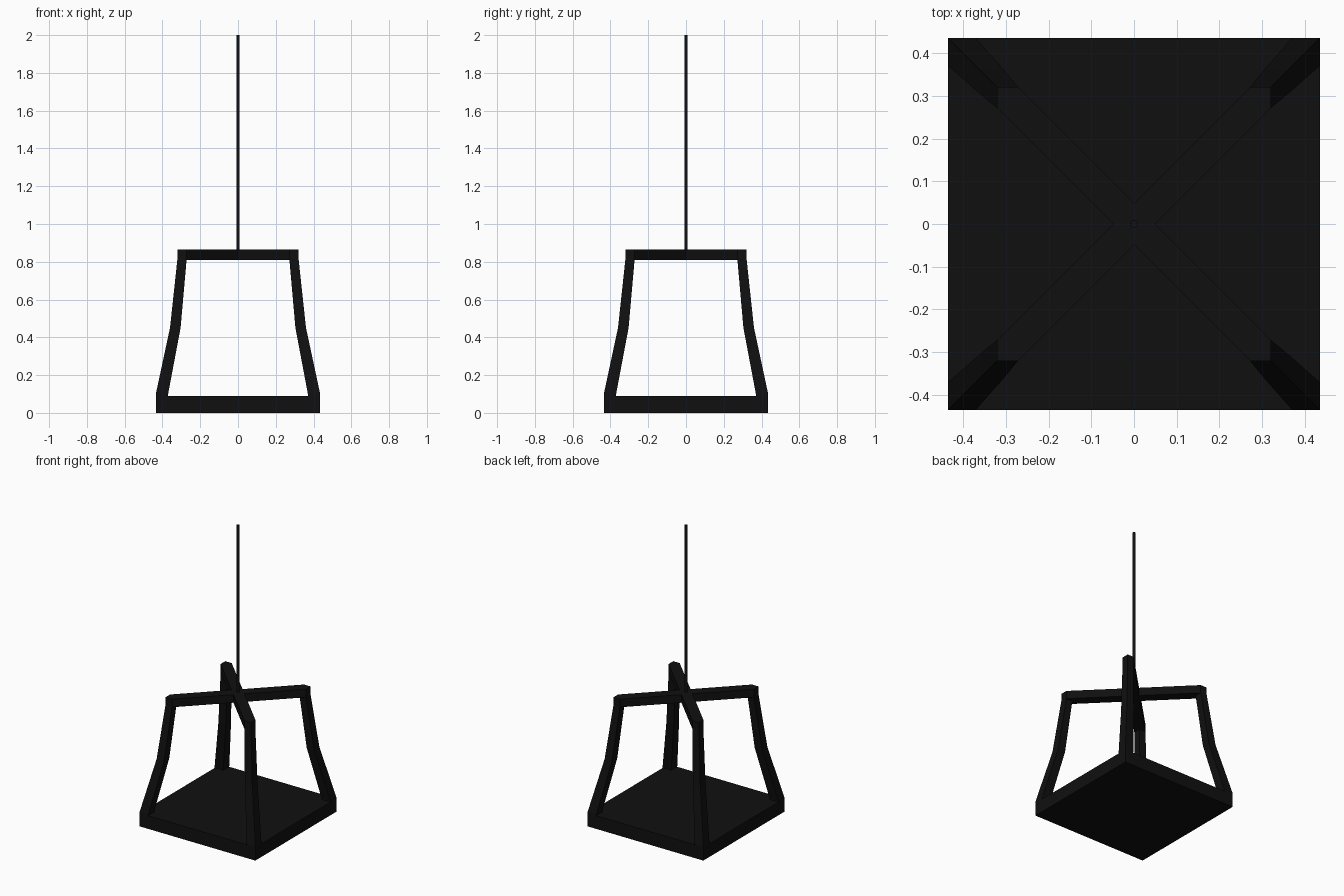
import bpy, bmesh
from mathutils import Matrix
from math import pi

if "Cube" in bpy.data.objects:
    bpy.data.objects.remove(bpy.data.objects["Cube"])

black = bpy.data.materials.new("black_metal")
black.diffuse_color = (0.005, 0.005, 0.005, 1)
black.use_nodes = True
black.node_tree.nodes["Principled BSDF"].inputs["Base Color"].default_value = black.diffuse_color


def finish(bm, name):
    bmesh.ops.recalc_face_normals(bm, faces=bm.faces)
    mesh = bpy.data.meshes.new(name)
    bm.to_mesh(mesh)
    bm.free()
    mesh.materials.append(black)
    obj = bpy.data.objects.new(name, mesh)
    bpy.context.collection.objects.link(obj)
    return obj


def loft(name, rings):
    """Closed solid through a stack of rings with equal point counts."""
    bm = bmesh.new()
    loops = [[bm.verts.new(p) for p in ring] for ring in rings]
    n = len(loops[0])
    for a, b in zip(loops, loops[1:]):
        for i in range(n):
            j = (i + 1) % n
            bm.faces.new((a[i], a[j], b[j], b[i]))
    bm.faces.new(loops[0][::-1])
    bm.faces.new(loops[-1])
    return finish(bm, name)


def square(lo, hi, z):
    return [(lo, lo, z), (hi, lo, z), (hi, hi, z), (lo, hi, z)]


# Square base slab
H = 0.435
loft("base_slab", [square(-H, H, 0), square(-H, H, 0.09)])

# Four bent corner legs: (inner, outer, height)
profile = [(0.372, H, 0.085), (0.37, H, 0.1), (0.304, 0.36, 0.45), (0.272, 0.321, 0.812)]
for k in range(4):
    leg = loft(f"leg_{k + 1}", [square(*p) for p in profile])
    leg.data.transform(Matrix.Rotation(k * pi / 2, 4, 'Z'))

# Diagonal cross at the top, with square-cornered ends
O, W = 0.321, 0.049
x, y = (1, 0), (0, 1)
outline = []
for c, s in ((1, 0), (0, 1), (-1, 0), (0, -1)):
    for px, py in ((W, 0), (O, O - W), (O, O), (O - W, O)):
        outline.append((c * px - s * py, s * px + c * py))
loft("top_cross", [[(px, py, z) for px, py in outline] for z in (0.81, 0.865)])

# Thin hanging rod
bpy.ops.mesh.primitive_cylinder_add(vertices=16, radius=0.009, depth=1.17, location=(0, 0, 1.415))
rod = bpy.context.object
rod.name = "hanging_rod"
rod.data.materials.append(black)
bpy.ops.object.shade_smooth_by_angle()
